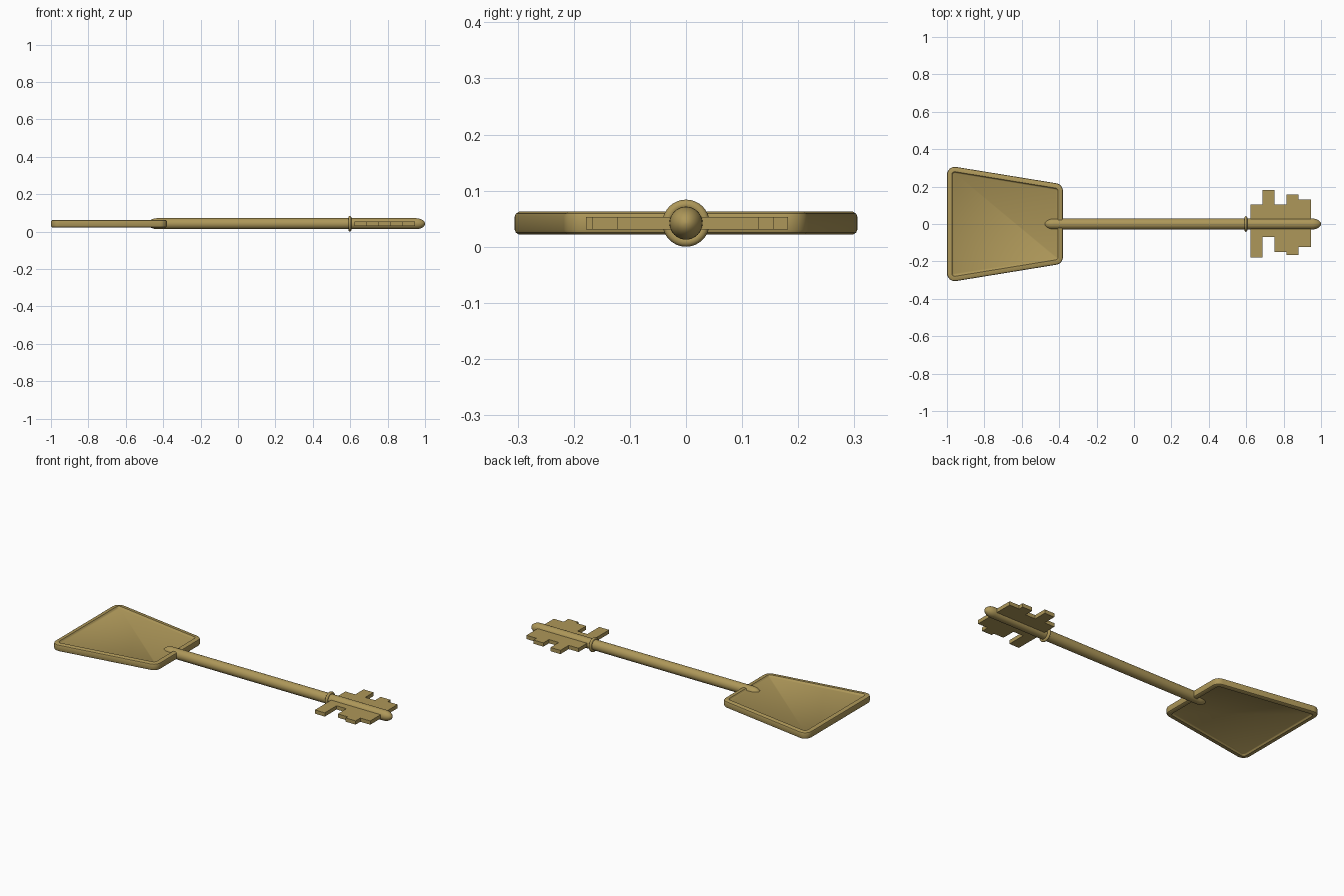
import bpy, bmesh, math

if "Cube" in bpy.data.objects:
    bpy.data.objects.remove(bpy.data.objects["Cube"])

ZC = 0.042  # height of the key's axis

brass = bpy.data.materials.new("brass")
brass.diffuse_color = (0.42, 0.31, 0.10, 1)
brass.use_nodes = True
brass.node_tree.nodes["Principled BSDF"].inputs["Base Color"].default_value = brass.diffuse_color


def finish(name, bm, smooth=True):
    bmesh.ops.recalc_face_normals(bm, faces=bm.faces)
    me = bpy.data.meshes.new(name)
    bm.to_mesh(me)
    bm.free()
    ob = bpy.data.objects.new(name, me)
    bpy.context.collection.objects.link(ob)
    ob.location.z = ZC
    me.materials.append(brass)
    if smooth:
        bpy.ops.object.select_all(action='DESELECT')
        ob.select_set(True)
        bpy.context.view_layer.objects.active = ob
        bpy.ops.object.shade_smooth_by_angle(angle=math.radians(35))
    return ob


def loft(name, rings, caps=True, closed=False):
    """Bridge successive rings of points with quads."""
    bm = bmesh.new()
    vs = [[bm.verts.new(p) for p in r] for r in rings]
    pairs = list(zip(vs, vs[1:])) + ([(vs[-1], vs[0])] if closed else [])
    for a, b in pairs:
        n = len(a)
        for i in range(n):
            j = (i + 1) % n
            bm.faces.new((a[i], a[j], b[j], b[i]))
    if caps:
        bm.faces.new(vs[0])
        bm.faces.new(vs[-1])
    return finish(name, bm)


def circle_x(x, r, n=32):
    return [(x, r * math.cos(2 * math.pi * i / n), r * math.sin(2 * math.pi * i / n))
            for i in range(n)]


# Trapezoid bow outline with rounded corners, inset by d at height z
def bow_ring(d, z, x0=-1.0, x1=-0.38, y0=0.313, y1=0.212, r=0.042, seg=6):
    m = (y0 - y1) / (x1 - x0)
    n_ang = math.pi / 2 - math.atan(m)
    half = []
    for cx, a, b in ((x1 - r, 0, n_ang), (x0 + r, n_ang, math.pi)):
        cy = y0 - m * (cx - x0) - r * math.hypot(1, m)
        for i in range(seg + 1):
            t = a + (b - a) * i / seg
            half.append((cx + (r - d) * math.cos(t), cy + (r - d) * math.sin(t), z))
    return half + [(x, -y, h) for x, y, h in reversed(half)]


# Bow: raised chamfered rim around a recessed panel on both faces
rim = [(0.034, 0.011), (0.031, 0.013), (0.026, 0.0205), (0.008, 0.0205), (0.002, 0.017), (0, 0.012)]
section = rim + [(d, -z) for d, z in reversed(rim)]
loft("bow", [bow_ring(d, z) for d, z in section])

# Shaft: round rod with elongated domed ends
L, R, E, N = -0.48, 1.0, 0.05, 8
prof = [(L + E - E * math.cos(t), 0.0295 * math.sin(t))
        for t in [math.pi / 2 * (i + 0.25) / (N + 0.25) for i in range(N + 1)]]
prof += [(R - (x - L), r) for x, r in reversed(prof)]
loft("shaft", [circle_x(x, r) for x, r in prof])

# Collar: thin ring around the shaft
ring = [(0.598 + 0.008 * math.cos(k * math.pi / 6), 0.033 + 0.009 * math.sin(k * math.pi / 6))
        for k in range(12)]
loft("collar", [circle_x(x, r) for x, r in ring], caps=False, closed=True)

# Bit: toothed flat plate, five columns with (upper, lower) extents
teeth = [(0.105, -0.178), (0.182, -0.069), (0.105, -0.149), (0.157, -0.167), (0.13, -0.123)]
xs = [0.624 + 0.0642 * i for i in range(6)]
upper = [(x, t[0]) for i, t in enumerate(teeth) for x in (xs[i], xs[i + 1])]
lower = [(x, t[1]) for i, t in enumerate(teeth) for x in (xs[i], xs[i + 1])]
bm = bmesh.new()
face = bm.faces.new([bm.verts.new((x, y, -0.011)) for x, y in upper + lower[::-1]])
ext = bmesh.ops.extrude_face_region(bm, geom=[face], use_keep_orig=True)
bmesh.ops.translate(bm, vec=(0, 0, 0.022),
                    verts=[v for v in ext["geom"] if isinstance(v, bmesh.types.BMVert)])
finish("bit", bm, smooth=False)
